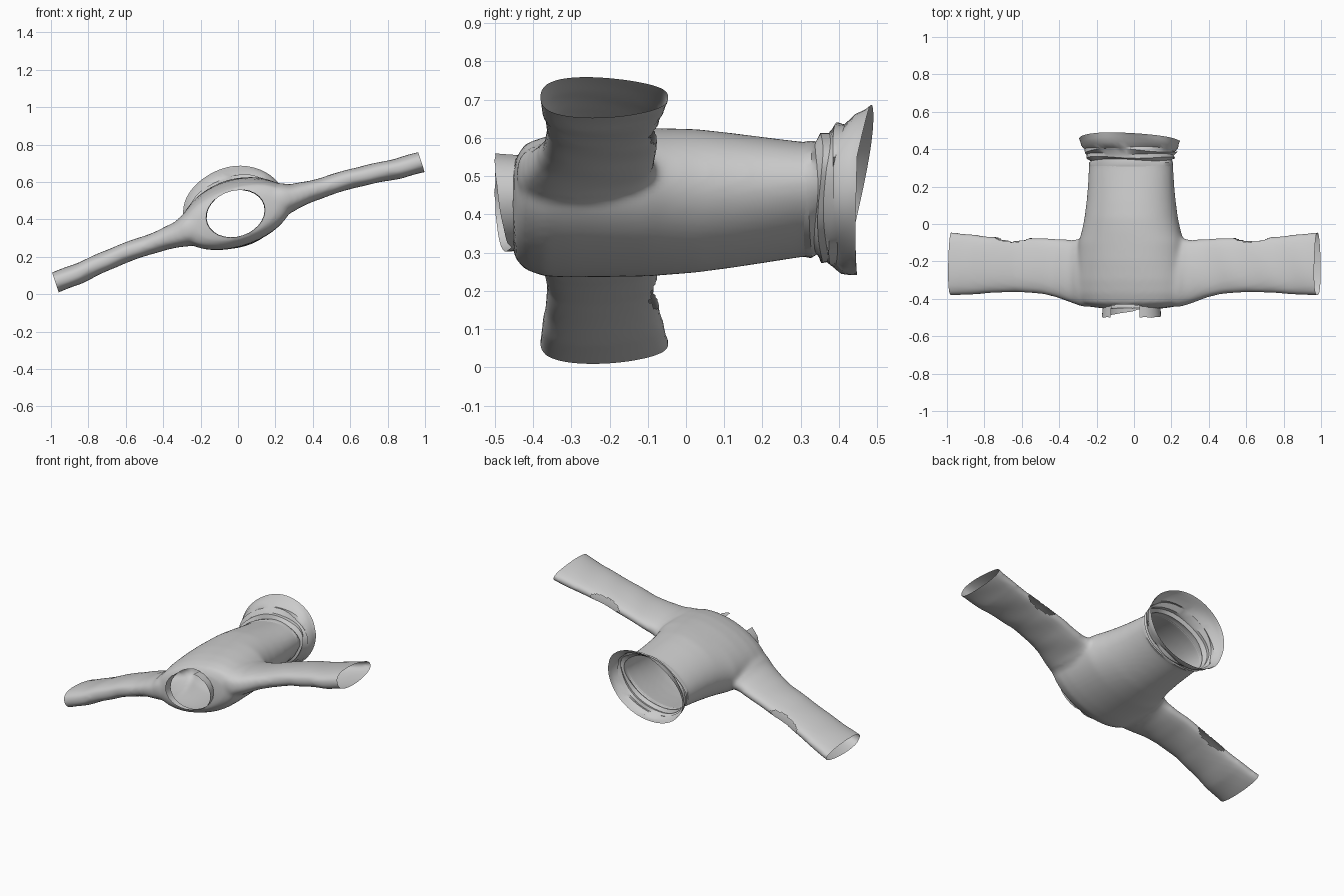
import bpy, bmesh, random
from math import sin, cos, pi, radians, hypot
from mathutils import Matrix

if "Cube" in bpy.data.objects:
    bpy.data.objects.remove(bpy.data.objects["Cube"])

random.seed(4)
N = 48
NECK_U, NECK_V = .158, .122
# The garment lies along y and is rolled about that axis
PLACE = Matrix.Translation((-0.013, 0, 0.43)) @ Matrix.Rotation(radians(-18.2), 4, 'Y')


def sgn_pow(t, p):
    return (abs(t) ** p) * (1 if t >= 0 else -1)


def loft(bm, rings, caps):
    loops = [[bm.verts.new(p) for p in r] for r in rings]
    for a, b in zip(loops, loops[1:]):
        for i in range(N):
            j = (i + 1) % N
            bm.faces.new((a[i], a[j], b[j], b[i]))
    if caps:
        bm.faces.new(loops[0][::-1])
        bm.faces.new(loops[-1])


def body_ring(y, a, b, v):
    return [(a * cos(2 * pi * i / N), y, v + b * sin(2 * pi * i / N)) for i in range(N)]


def sleeve_ring(side, u, y0, y1, v, h):
    # Fuller at the front edge, pinched at the back edge
    c, w = (y0 + y1) / 2, (y1 - y0) / 2
    return [(side * u, c + w * cos(t), v + h * (1 - .2 * cos(t)) * sgn_pow(sin(t), 0.75))
            for t in (2 * pi * i / N for i in range(N))]


def finish(name, bm):
    bmesh.ops.recalc_face_normals(bm, faces=bm.faces)
    me = bpy.data.meshes.new(name)
    bm.to_mesh(me)
    bm.free()
    ob = bpy.data.objects.new(name, me)
    bpy.context.collection.objects.link(ob)
    bpy.ops.object.select_all(action='DESELECT')
    ob.select_set(True)
    bpy.context.view_layer.objects.active = ob
    return ob


# Torso and sleeve volumes: torso rows are y, half width, half depth, offset
torso = [(-.452, .16, .105, -.02), (-.442, .235, .122, -.015), (-.42, .29, .145, -.01),
         (-.37, .31, .163, -.01), (-.30, .31, .172, -.005), (-.20, .30, .178, 0),
         (-.10, .292, .18, .002), (-.04, .273, .18, .004), (.03, .257, .178, .006),
         (.12, .245, .167, .007), (.20, .238, .155, .008), (.31, .232, .138, .01),
         (.36, .232, .138, .01)]
# Sleeve rows are distance, front y, back y, offset, half thickness
sleeve = [(.15, -.44, -.03, 0, .115), (.27, -.443, -.075, -.004, .085),
          (.33, -.425, -.085, -.01, .066), (.42, -.393, -.08, -.012, .055),
          (.50, -.374, -.073, -.012, .051), (.65, -.364, -.071, -.015, .051),
          (.80, -.369, -.068, -.03, .052), (.90, -.377, -.056, -.042, .054),
          (1.07, -.384, -.04, -.05, .055)]
bm = bmesh.new()
loft(bm, [body_ring(*r) for r in torso], True)
for side in (-1, 1):
    loft(bm, [sleeve_ring(side, *r) for r in sleeve], True)
shirt = finish("shirt_body", bm)

# Fuse into one skin with soft armpits
m = shirt.modifiers.new("fuse", 'REMESH')
m.mode = 'VOXEL'
m.voxel_size = 0.012
bpy.ops.object.modifier_apply(modifier=m.name)
m = shirt.modifiers.new("soften", 'SMOOTH')
m.factor, m.iterations = 0.5, 8
bpy.ops.object.modifier_apply(modifier=m.name)

# Open the cuffs and hem
bm = bmesh.new()
bm.from_mesh(shirt.data)
for co, no in (((1.03, 0, 0), (1, 0, 0)), ((-1.03, 0, 0), (-1, 0, 0)),
               ((0, .315, 0), (0, 1, 0))):
    bmesh.ops.bisect_plane(bm, geom=bm.verts[:] + bm.edges[:] + bm.faces[:],
                           plane_co=co, plane_no=no, clear_outer=True)

# Cut the neck hole and the split seam on the back edge of each sleeve
cut = []
for f in bm.faces:
    c = f.calc_center_median()
    k = (abs(c.x) - .67) / .11
    torn = abs(k) < 1 and c.y > -.095 + .025 * k * k
    neck = c.y < -.33 and hypot(c.x / NECK_U, c.z / NECK_V) < 1
    if torn or neck:
        cut.append(f)
bmesh.ops.delete(bm, geom=cut, context='FACES')
# Pull the neck rim onto a clean oval
for v in bm.verts:
    r = hypot(v.co.x / NECK_U, v.co.z / NECK_V)
    if v.is_boundary and v.co.y < -.33 and r < 1.3 and abs(v.co.x) < .25:
        v.co.x /= r
        v.co.z /= r
rim = [v.co.copy() for v in bm.verts if v.is_boundary and v.co.y < -.33 and abs(v.co.x) < .2]

# Shallow folds
for v in bm.verts:
    if abs(v.co.x) > .3:
        v.co.z += .0012 * sin(abs(v.co.x) * 31 + v.co.y * 14)
bm.to_mesh(shirt.data)
bm.free()

# Ribbed flared hem: y, half width, half depth, offset, wrinkle
hem_rows = [(.305, .231, .138, .01, 0), (.325, .232, .142, .01, .003), (.34, .224, .137, .012, .005),
            (.35, .243, .16, .013, .006), (.365, .238, .159, .016, .006), (.38, .253, .18, .02, .007),
            (.39, .248, .18, .022, .006), (.41, .264, .202, .028, .005), (.43, .268, .21, .032, .004),
            (.445, .275, .216, .035, .002)]
rings = []
for y, a, b, off, w in hem_rows:
    ph = random.uniform(0, 6)
    k = max(0, (y - .33) / .115)
    ring = []
    for i in range(N):
        t = 2 * pi * i / N
        s = 1 + w * 3 * sin(5 * t + ph)
        ring.append((a * s * cos(t), y + k * .045 * max(0, sin(t)) + w * sin(3 * t + ph),
                     off + b * s * sin(t)))
    rings.append(ring)
bm = bmesh.new()
loft(bm, rings, False)
hem = finish("hem_band", bm)

# Two collar strips growing from the neck rim, tallest at the front opening
bm = bmesh.new()
for side in (-1, 1):
    prev = None
    for i in range(13):
        t = radians(-90 + 150 * i / 12)
        x, z = NECK_U * cos(t) * side, NECK_V * sin(t)
        y = min(rim, key=lambda p: hypot(p.x - x, p.z - z)).y
        rise = .008 + .052 * (i / 12) ** .7
        p = [bm.verts.new((x, y, z)),
             bm.verts.new((x * (1 + .6 * rise), y - rise, z * (1 + .6 * rise)))]
        if prev:
            bm.faces.new((prev[0], p[0], p[1], prev[1]))
        prev = p
collar = finish("collar", bm)

# Place and shade every part
for ob in (shirt, hem, collar):
    ob.data.transform(PLACE)
    bpy.ops.object.select_all(action='DESELECT')
    ob.select_set(True)
    bpy.context.view_layer.objects.active = ob
    bpy.ops.object.shade_smooth_by_angle(angle=radians(35))
